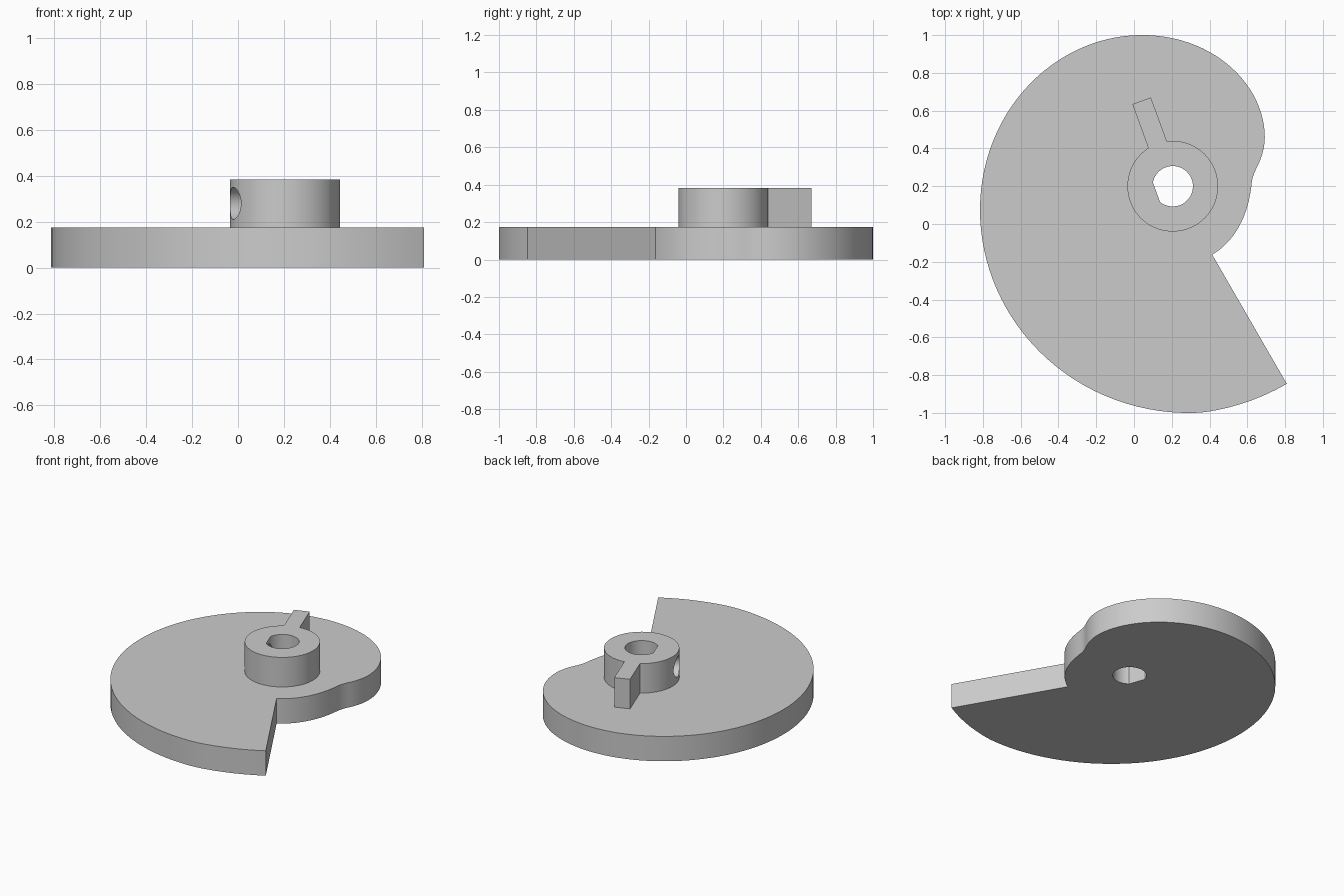
import bpy
import bmesh
from math import radians, cos, sin, hypot
from mathutils import Matrix

cube = bpy.data.objects.get("Cube")
if cube:
    bpy.data.objects.remove(cube, do_unlink=True)

# Hub axis, heights and directions
CX, CY = 0.205, 0.2
PLATE_TOP, HUB_TOP = 0.175, 0.383
FLAT_ANGLE, ARM_ANGLE = 200, 110

grey = bpy.data.materials.new("plain grey")
grey.use_nodes = True
grey.diffuse_color = (0.6, 0.6, 0.6, 1)
grey.node_tree.nodes["Principled BSDF"].inputs["Base Color"].default_value = (0.6, 0.6, 0.6, 1)


def polar(r, degrees):
    a = radians(degrees)
    return CX + r * cos(a), CY + r * sin(a)


def prism(name, points, z0, z1):
    """Extrude a closed outline between two heights."""
    bm = bmesh.new()
    base = bm.faces.new([bm.verts.new((x, y, z0)) for x, y in points])
    top = bmesh.ops.extrude_face_region(bm, geom=[base])["geom"]
    verts = [v for v in top if isinstance(v, bmesh.types.BMVert)]
    bmesh.ops.translate(bm, vec=(0, 0, z1 - z0), verts=verts)
    bmesh.ops.recalc_face_normals(bm, faces=bm.faces)
    mesh = bpy.data.meshes.new(name)
    bm.to_mesh(mesh)
    bm.free()
    mesh.materials.append(grey)
    obj = bpy.data.objects.new(name, mesh)
    bpy.context.collection.objects.link(obj)
    return obj


def activate(obj):
    bpy.ops.object.select_all(action="DESELECT")
    obj.select_set(True)
    bpy.context.view_layer.objects.active = obj


def cut(obj, cutter):
    mod = obj.modifiers.new("cut", "BOOLEAN")
    mod.operation = "DIFFERENCE"
    mod.solver = "EXACT"
    mod.object = cutter
    activate(obj)
    bpy.ops.object.modifier_apply(modifier=mod.name)


# Cam outline: angle, radius and radius slope per degree about the hub axis
knots = [(-60, 0.418, 0), (2, 0.418, 0.001), (11.6, 0.45, 0.006),
         (17.2, 0.487, 0.0063), (28, 0.552, 0.0051), (101.6, 0.817, 0.0029),
         (187, 1.028, 0.0022), (275.5, 1.2055, 0.0015), (281, 1.208, 0), (300, 1.208, 0)]
outline = []
for (a0, r0, m0), (a1, r1, m1) in zip(knots, knots[1:]):
    span = a1 - a0
    steps = max(3, round(span / 3))
    for i in range(steps):
        t = i / steps
        r = (r0 * (1 + 2 * t) * (1 - t) ** 2 + m0 * span * t * (1 - t) ** 2
             + r1 * t * t * (3 - 2 * t) + m1 * span * t * t * (t - 1))
        outline.append(polar(r, a0 + span * t))
outline.append(polar(knots[-1][1], knots[-1][0]))
plate = prism("cam_plate", outline, 0, PLATE_TOP)

# Round hub
hub = prism("hub", [polar(0.24, i * 5) for i in range(72)], PLATE_TOP, HUB_TOP)

# Shaft bore with one flat side
half = 31
bore_points = [polar(0.107, FLAT_ANGLE + half + (360 - 2 * half) * i / 48) for i in range(49)]
bore = prism("bore_cutter", bore_points, -0.2, 0.6)

# Set screw hole through the flat side of the hub
screw_points = [(0.07 * cos(radians(i * 10)), 0.07 * sin(radians(i * 10))) for i in range(36)]
screw = prism("screw_cutter", screw_points, 0.03, 0.4)
screw.data.transform(Matrix.Translation((CX, CY, 0.28))
                     @ Matrix.Rotation(radians(FLAT_ANGLE), 4, "Z")
                     @ Matrix.Rotation(radians(90), 4, "Y"))

cut(plate, bore)
cut(hub, bore)
cut(hub, screw)
for cutter in (bore, screw):
    bpy.data.objects.remove(cutter, do_unlink=True)

# Pointer arm standing out from the hub
arm_points = []
for along, across in [(0.232, -0.052), (0.481, -0.052), (0.481, 0.052), (0.232, 0.052)]:
    dx, dy = cos(radians(ARM_ANGLE)), sin(radians(ARM_ANGLE))
    arm_points.append((CX + along * dx - across * dy, CY + along * dy + across * dx))
prism("pointer_arm", arm_points, PLATE_TOP, HUB_TOP)

# Smooth the curved walls, keep the rims crisp
for obj in (plate, hub):
    activate(obj)
    bpy.ops.object.shade_smooth_by_angle(angle=radians(25))
